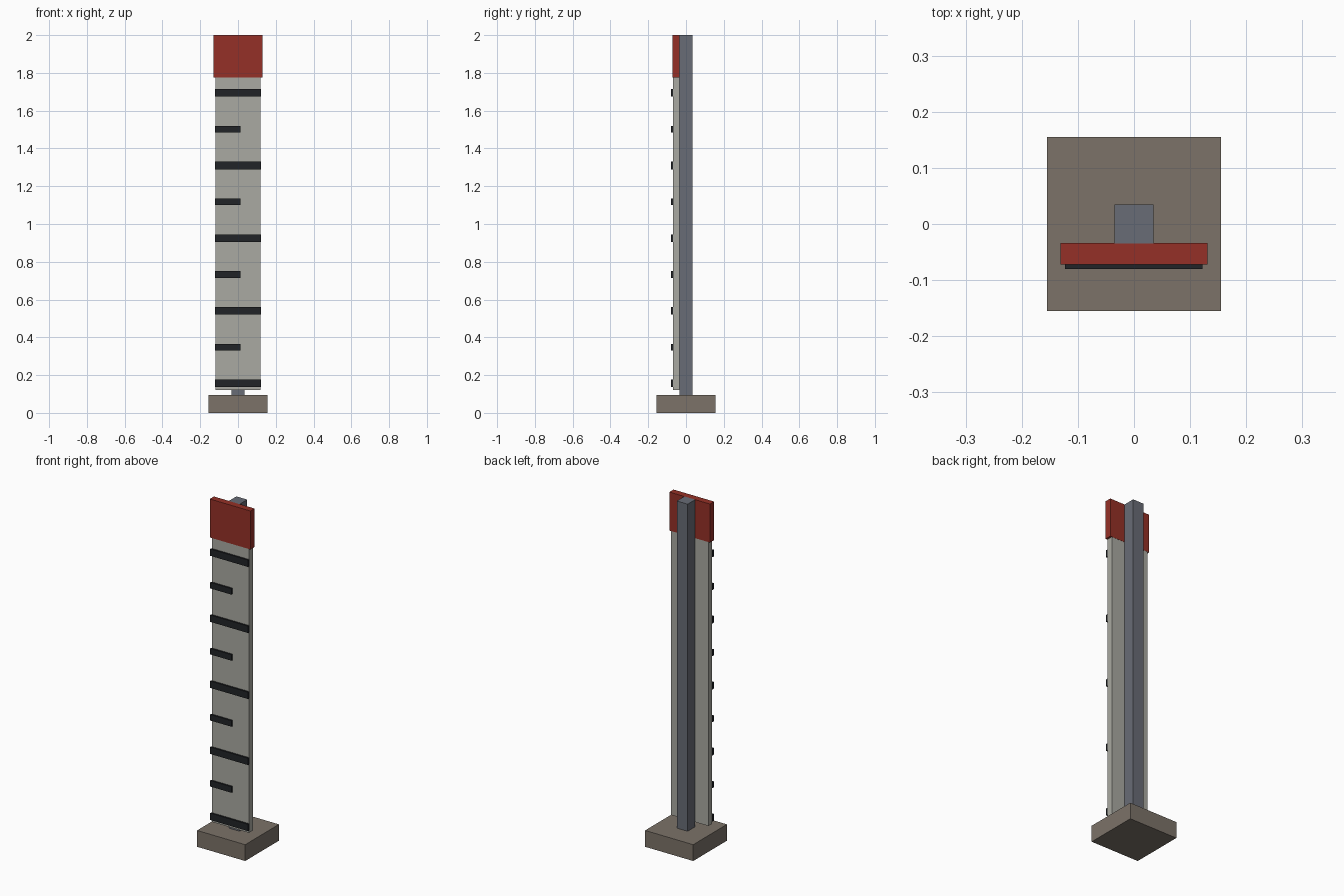
import bpy, bmesh

if "Cube" in bpy.data.objects:
    bpy.data.objects.remove(bpy.data.objects["Cube"])


def material(name, rgb):
    m = bpy.data.materials.new(name)
    m.diffuse_color = (*rgb, 1)
    m.use_nodes = True
    m.node_tree.nodes["Principled BSDF"].inputs["Base Color"].default_value = m.diffuse_color
    return m


def box(name, x, y, z, mat):
    """Box from (min, max) ranges on each axis."""
    bm = bmesh.new()
    bmesh.ops.create_cube(bm, size=1)
    for v in bm.verts:
        v.co = [r[0] if c < 0 else r[1] for c, r in zip(v.co, (x, y, z))]
    mesh = bpy.data.meshes.new(name)
    bm.to_mesh(mesh)
    bm.free()
    mesh.materials.append(mat)
    ob = bpy.data.objects.new(name, mesh)
    bpy.context.collection.objects.link(ob)
    return ob


stone = material("stone", (0.20, 0.17, 0.14))
steel = material("steel", (0.14, 0.15, 0.18))
board = material("board_grey", (0.40, 0.40, 0.36))
red = material("red", (0.30, 0.03, 0.02))
black = material("black", (0.015, 0.017, 0.02))

# Footing and post
box("base_block", (-0.155, 0.155), (-0.155, 0.155), (0, 0.095), stone)
box("post", (-0.035, 0.035), (-0.035, 0.035), (0.095, 2.0), steel)

# Gauge board with red top panel
box("gauge_board", (-0.12, 0.12), (-0.07, -0.035), (0.122, 1.776), board)
box("top_panel", (-0.131, 0.131), (-0.072, -0.034), (1.776, 2.0), red)

# Alternating long and short graduation bars
for i in range(9):
    z = 0.156 + i * 0.1923
    long_bar = i % 2 == 0
    right, half = (0.122, 0.02) if long_bar else (0.014, 0.0175)
    box(f"{'long' if long_bar else 'short'}_mark_{i + 1}",
        (-0.123, right), (-0.08, -0.069), (z - half, z + half), black)
